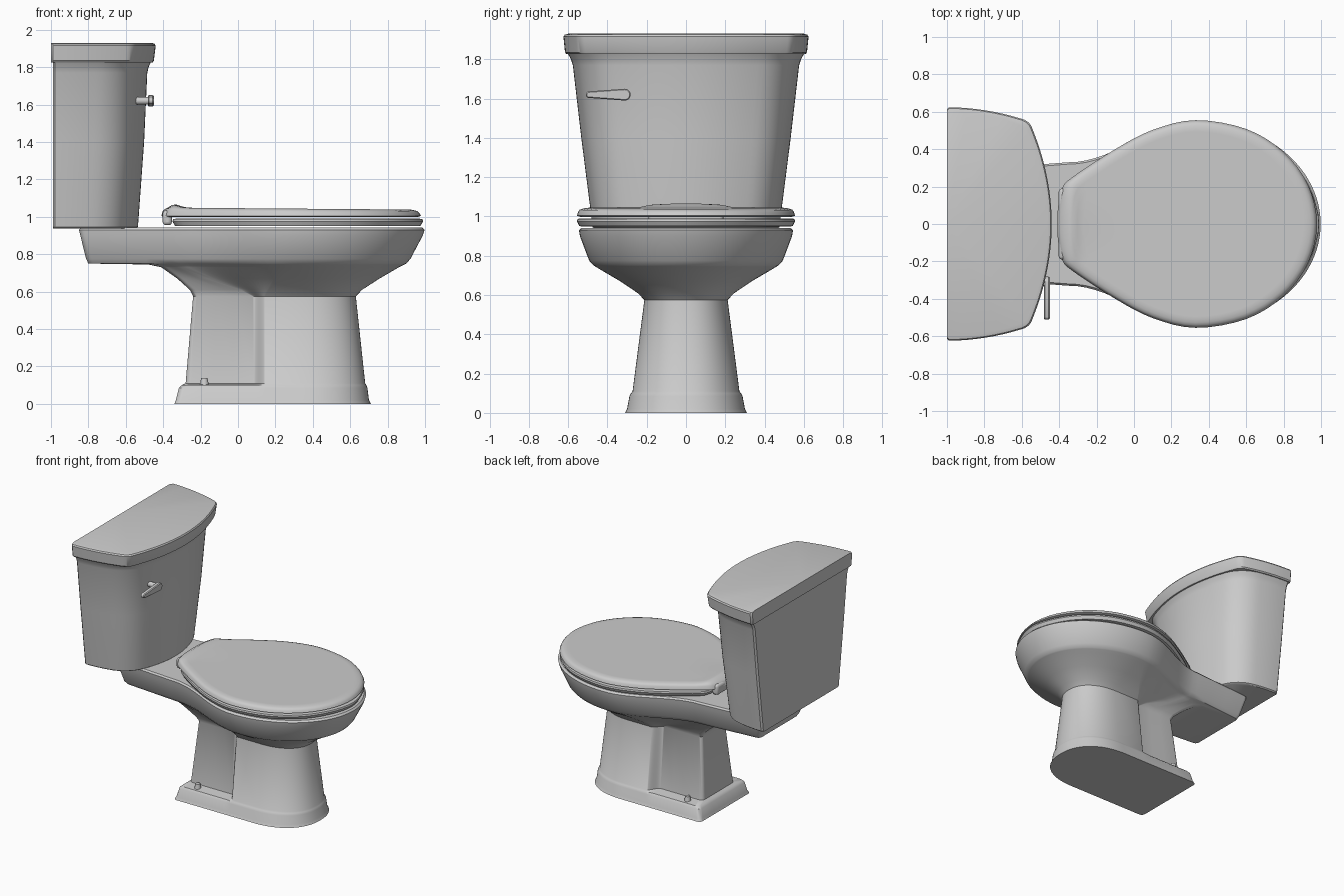
import bpy, bmesh
from math import sin, cos, pi, exp
from mathutils import Vector

if "Cube" in bpy.data.objects:
    bpy.data.objects.remove(bpy.data.objects["Cube"])


def loft(name, loops, angle=35):
    """Skin a stack of closed loops with equal point counts and cap both ends."""
    bm = bmesh.new()
    rings = [[bm.verts.new(p) for p in loop] for loop in loops]
    n = len(rings[0])
    for a, b in zip(rings, rings[1:]):
        for i in range(n):
            bm.faces.new((a[i], a[(i + 1) % n], b[(i + 1) % n], b[i]))
    bm.faces.new(rings[0])
    bm.faces.new(rings[-1])
    bmesh.ops.recalc_face_normals(bm, faces=bm.faces)
    me = bpy.data.meshes.new(name)
    bm.to_mesh(me)
    bm.free()
    ob = bpy.data.objects.new(name, me)
    bpy.context.collection.objects.link(ob)
    smooth(ob, angle)
    return ob


def smooth(ob, angle=35):
    bpy.ops.object.select_all(action='DESELECT')
    ob.select_set(True)
    bpy.context.view_layer.objects.active = ob
    bpy.ops.object.shade_smooth_by_angle(angle=angle * pi / 180)


def mirror(half):
    """Close a half outline (y >= 0, both ends on y = 0) by mirroring it."""
    return half + [(x, -y) for x, y in half[-2:0:-1]]


def at(outline, z):
    return [(x, y, z) for x, y in outline]


def lerp(a, b, t):
    return a + (b - a) * t


# bowl and pedestal: rounded front, side easing into a narrower rear;
# step 0 is the long bowl-to-neck blend, step 1 the short pedestal step
def body_outline(front, w, step, rear_w, back):
    mid, power, r = .34, 2 + step / 4, .03
    x0, x1 = lerp(.33, .15, step), lerp(-.35, .08, step)
    back_w = rear_w - .035 * (1 - step)
    pts = []
    for i in range(25):
        a = pi / 2 * i / 24
        c = max(cos(a), 0) if i < 24 else 0
        pts.append((mid + (front - mid) * c ** (2 / power), w * sin(a) ** (2 / power)))
    for i in range(1, 15):
        t = i / 14
        pts.append((lerp(x0, x1, t), lerp(w, rear_w, .5 - .5 * cos(pi * t))))
    for t in (.33, .66):
        pts.append((lerp(x1, back + r, t), lerp(rear_w, back_w, t)))
    for i in range(6):
        a = pi / 2 * i / 5
        pts.append((back + r - r * sin(a), back_w - r + r * cos(a)))
    return mirror(pts + [(back, back_w / 2), (back, 0)])


body = [  # z, front, half width, step, rear half width, back
    (.942, .985, .53, 0, .32, -.84),
    (.93, .998, .545, 0, .33, -.85),
    (.9, .988, .54, 0, .325, -.843),
    (.775, .922, .493, 0, .295, -.812),
    (.75, .9, .47, 0, .275, -.8),
    (.745, .89, .462, .05, .265, -.48),
    (.73, .86, .437, .1, .25, -.41),
    (.67, .757, .335, .43, .215, -.325),
    (.61, .664, .246, .85, .175, -.258),
    (.575, .63, .212, 1, .155, -.24),
    (.11, .68, .272, 1, .197, -.28),
    (.1, .686, .28, 1, .275, -.3),
    (.085, .692, .288, 1, .288, -.316),
    (.02, .7, .3, 1, .3, -.332),
    (0, .71, .31, 1, .31, -.34),
]
loft("bowl_and_pedestal", [at(body_outline(*s[1:]), s[0]) for s in body])


# tank and its cover: flat back, gently curved sides, bowed front
def tank_outline(xb, xf, w, k):
    xc, yc = xf - .12, w * .88

    def side(t):
        return Vector((lerp(xb, xc, t), lerp(w, yc, t * t)))

    def front(t):
        return Vector((xf - (xf - xc) * (1 - t) ** 2, yc * (1 - t)))

    c, a, b = Vector((xc, yc)), side(1 - k), front(k * .7)
    pts = [Vector((xb, 0)), Vector((xb, w - .012)), Vector((xb + .012, w))]
    pts += [side(lerp(.03, 1 - k, i / 8)) for i in range(1, 8)]
    for i in range(9):
        t = i / 8
        pts.append(a * (1 - t) ** 2 + c * 2 * t * (1 - t) + b * t * t)
    pts += [front(lerp(k * .7, 1, i / 14)) for i in range(1, 15)]
    return mirror([(p.x, max(p.y, 0)) for p in pts])


tank = [(.937, -.545, .465), (.945, -.535, .475), (1.4, -.502, .533),
        (1.77, -.485, .576), (1.8, -.478, .586), (1.83, -.465, .602)]
loft("tank", [at(tank_outline(-.99, xf, w, .32), z) for z, xf, w in tank])
cover = [(1.826, -.455, .608), (1.835, -.45, .616), (1.915, -.44, .624),
         (1.925, -.446, .618), (1.93, -.462, .6)]
loft("tank_cover", [at(tank_outline(-1, xf, w, .08), z) for z, xf, w in cover])


# seat and lid: egg outline, a Catmull-Rom curve through a few points
def egg(half):
    pts = [Vector(p) for p in mirror(half)]
    n, out = len(pts), []
    for i in range(n):
        p0, p1, p2, p3 = (pts[(i + j) % n] for j in (-1, 0, 1, 2))
        for t in (0, .25, .5, .75):
            p = .5 * (2 * p1 + (p2 - p0) * t + (2 * p0 - 5 * p1 + 4 * p2 - p3) * t * t
                      + (3 * p1 - p0 - 3 * p2 + p3) * t ** 3)
            out.append((p.x, p.y))
    return out


sides = [(-.1, .4), (.1, .503), (.33, .555), (.6, .508), (.8, .385), (.93, .21)]
lid_shape = egg([(-.41, 0), (-.405, .1), (-.385, .19), (-.33, .25)] + sides + [(.978, 0)])
seat_shape = egg([(-.35, 0), (-.35, .1), (-.345, .19), (-.3, .265)] + sides + [(.99, 0)])


def inset(shape, s, z):
    return [(.3 + (x - .3) * s, y * s, z) for x, y in shape]


loft("seat", [inset(seat_shape, s, z) for s, z in
              ((.965, .95), (.98, .952), (1, .975), (.995, .987), (.97, .99))])


def lid_top(p):
    # slight fall to the front, raised lip at the rear
    x, y, z = p
    if z > 1.02:
        z += -.008 * x + .018 * exp(-((x + .335) / .035) ** 2) * max(0, 1 - (y / .28) ** 2)
    return x, y, z


lid = [(.97, .998), (1, 1.004), (.99, 1.026), (.975, 1.037), (.95, 1.042)]
lid += [(s, 1.046) for s in (.92, .89, .85, .8, .5)]
loft("lid", [[lid_top(p) for p in inset(lid_shape, s, z)] for s, z in lid])

# hinge roll behind the seat
bpy.ops.mesh.primitive_cube_add(size=1, location=(-.378, 0, .995))
hinge = bpy.context.object
hinge.name = "hinge_roll"
hinge.scale = (.05, .38, .08)
bpy.ops.object.transform_apply(location=False, rotation=False, scale=True)
bev = hinge.modifiers.new("round", 'BEVEL')
bev.width, bev.segments = .018, 3
smooth(hinge)


# flush lever: stem plus teardrop handle
def teardrop(x, k):
    pts = []
    for i in range(24):
        a = 2 * pi * i / 24
        big = cos(a) >= -.01
        r = (.03 if big else .017) - k
        pts.append((x, (-.312 if big else -.493) + r * cos(a), 1.62 + r * sin(a)))
    return pts


def rod(name, location, radius, depth, tip, rotation=(0, 0, 0)):
    bpy.ops.mesh.primitive_cone_add(vertices=20, radius1=radius, radius2=tip, depth=depth,
                                    location=location, rotation=rotation)
    bpy.context.object.name = name
    smooth(bpy.context.object)


loft("flush_lever", [teardrop(x, k) for x, k in
                     ((-.482, .004), (-.477, 0), (-.456, 0), (-.45, .005))])
rod("lever_stem", (-.51, -.312, 1.62), .02, .08, .02, (0, pi / 2, 0))

# floor bolt caps
for name, s in (("bolt_cap_left", -1), ("bolt_cap_right", 1)):
    rod(name, (-.18, .237 * s, .114), .026, .048, .017)
